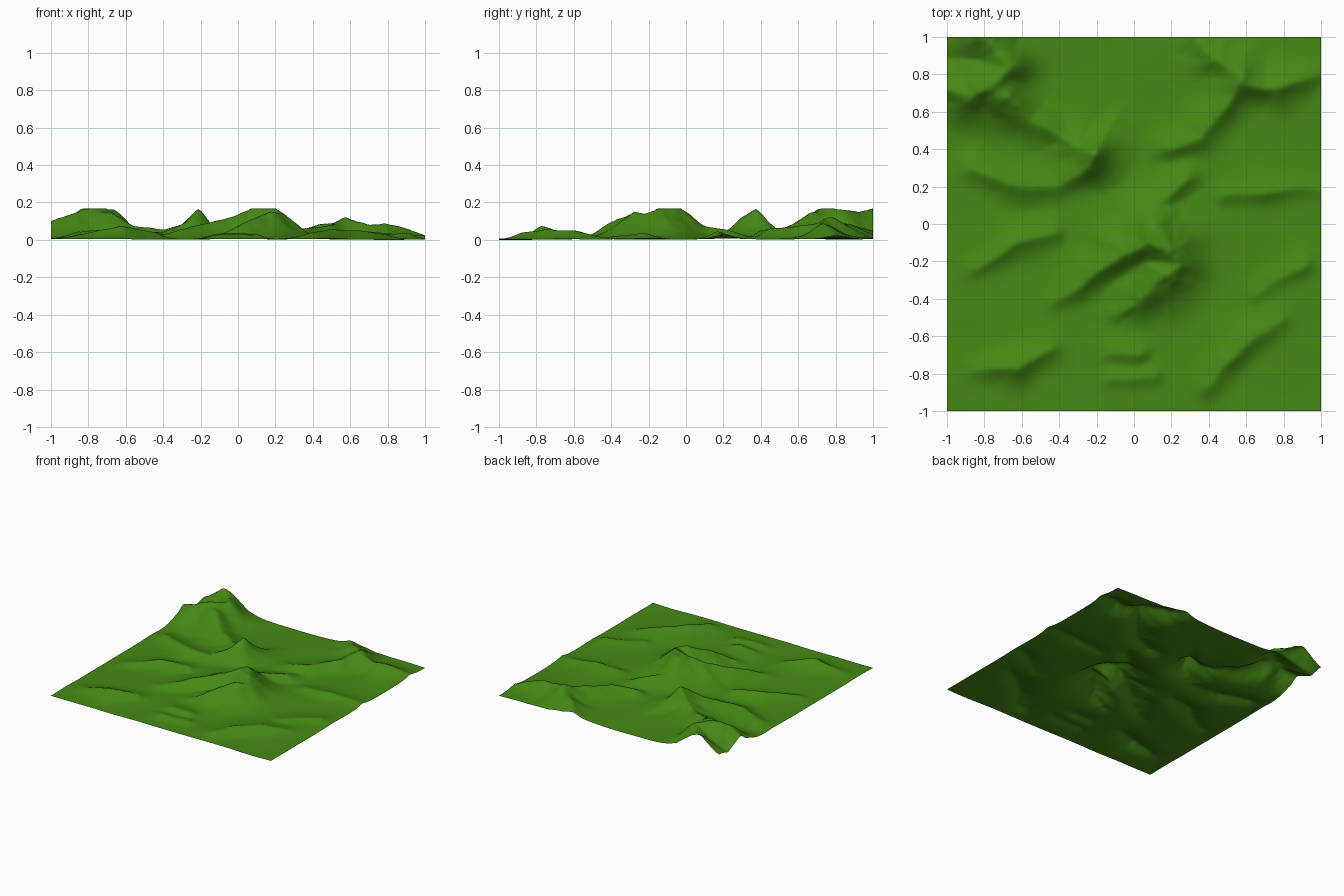
import bpy, bmesh, math
from mathutils import Vector, noise

if "Cube" in bpy.data.objects:
    bpy.data.objects.remove(bpy.data.objects["Cube"])

N = 150        # grid cells per side
ridges = []


def ridge(*pts, spread=1.0):
    """Crest line through (x, y, height) points."""
    ridges.append((list(zip(pts, pts[1:])), spread))


# north-west massif, and the spur that runs down to the middle peak
ridge((-1, .73, .10), (-.85, .69, .145), (-.76, .74, .165), (-.68, .82, .16),
      (-.74, .92, .15), (-.81, 1, .165))
ridge((-.68, .68, .14), (-.55, .55, .065), (-.4, .48, .05), (-.3, .42, .08),
      (-.22, .37, .145))
ridge((-.85, .3, .04), (-.65, .2, .05), (-.4, .2, .04), (-.24, .31, .09))
# central hill with two south-west arms
ridge((.28, .24, .045), (.1, .06, .07), (.12, -.07, .155), (.2, -.14, .16),
      (.24, -.22, .13), (.19, -.29, .143), (.05, -.4, .09), (-.08, -.48, .03))
ridge((.12, -.1, .16), (-.05, -.15, .12), (-.2, -.26, .075), (-.42, -.42, .02))
# north-east ridges
ridge((.2, .4, .045), (.35, .45, .055), (.5, .64, .075), (.57, .78, .1),
      (.45, .88, .08), (.33, 1, .045))
ridge((.57, .76, .1), (.7, .73, .075), (.79, .73, .085), (1, .8, .02))
# low outlying ridges
ridge((.5, .15, .025), (.7, .18, .04), (1, .18, .015))
ridge((-.85, -.25, .025), (-.63, -.11, .05), (-.43, -.06, .04))
ridge((-.85, -.78, .025), (-.62, -.77, .073), (-.45, -.68, .035))
ridge((.4, -.86, .035), (.5, -.73, .05), (.65, -.59, .045), (.8, -.52, .02))
ridge((-.12, -.69, .03), (.02, -.7, .035))
ridge((-.1, -.83, .025), (.1, -.82, .025))
ridge((.65, -.38, .015), (.9, -.22, .03))


def crest(x, y, segs, spread):
    """Height at x, y given by one crest line; north-west sides are gentler."""
    best = 0
    for (ax, ay, az), (bx, by, bz) in segs:
        ux, uy = bx - ax, by - ay
        t = ((x - ax) * ux + (y - ay) * uy) / (ux * ux + uy * uy)
        t = min(1, max(0, t))
        dx, dy = x - ax - t * ux, y - ay - t * uy
        h = az + t * (bz - az)
        d = math.hypot(dx, dy)
        side = (dy - dx) / (d * 1.414 + 1e-6)
        w = (.045 + .62 * h) * spread * (1 + .25 * side)
        if d < 4 * w:
            best = max(best, h * math.exp(-(d / w) ** 1.5))
    return best


def height(x, y):
    # wobble the crests, merge them, then roughen the slopes
    wx = x + .022 * noise.noise(Vector((x * 5, y * 5, 3)))
    wy = y + .022 * noise.noise(Vector((x * 5, y * 5, 9)))
    z = sum(crest(wx, wy, s, k) ** 3.5 for s, k in ridges) ** (1 / 3.5)
    rough = noise.fractal(Vector((x * 7, y * 7, 1)), 1.0, 2.0, 4)
    z *= 1 + .1 * rough
    z += .007 + .006 * noise.noise(Vector((x * 3, y * 3, 5)))
    return min(.171, max(0, z))


# terrain sheet
bm = bmesh.new()
bmesh.ops.create_grid(bm, x_segments=N, y_segments=N, size=1)
for v in bm.verts:
    v.co.z = height(v.co.x, v.co.y)
low = min(v.co.z for v in bm.verts)
for v in bm.verts:
    v.co.z -= low
for f in bm.faces:
    f.smooth = True
mesh = bpy.data.meshes.new("terrain")
bm.to_mesh(mesh)
bm.free()

grass = bpy.data.materials.new("grass")
grass.diffuse_color = (.06, .25, .007, 1)
grass.use_nodes = True
grass.node_tree.nodes["Principled BSDF"].inputs["Base Color"].default_value = grass.diffuse_color
mesh.materials.append(grass)
bpy.context.collection.objects.link(bpy.data.objects.new("terrain", mesh))
